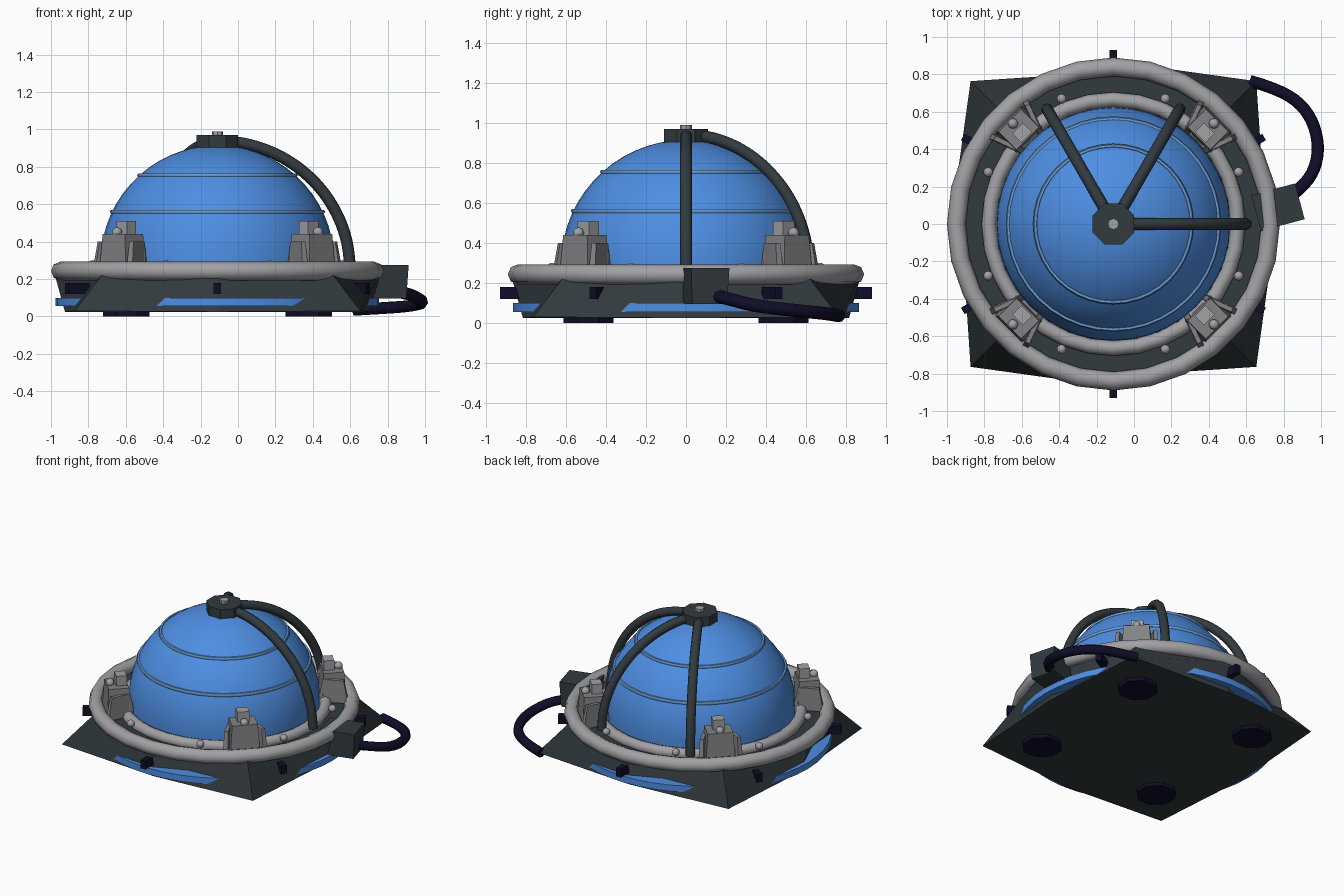
import bpy, bmesh
from math import sin, cos, pi, radians, sqrt
from mathutils import Vector, Matrix

cube = bpy.data.objects.get("Cube")
if cube:
    bpy.data.objects.remove(cube)

CX = -0.11  # axis of the dome


def material(name, rgb):
    m = bpy.data.materials.new(name)
    m.use_nodes = True
    m.diffuse_color = (*rgb, 1)
    m.node_tree.nodes["Principled BSDF"].inputs["Base Color"].default_value = (*rgb, 1)
    return m


blue = material("dome blue", (0.075, 0.27, 0.76))
pale_blue = material("band blue", (0.15, 0.34, 0.66))
charcoal = material("charcoal", (0.032, 0.043, 0.049))
grey = material("metal grey", (0.36, 0.36, 0.38))
mid_grey = material("clamp grey", (0.23, 0.23, 0.24))
ink = material("dark rubber", (0.005, 0.004, 0.021))


def finish(name, mat, bm, smooth=None):
    bmesh.ops.recalc_face_normals(bm, faces=bm.faces)
    mesh = bpy.data.meshes.new(name)
    bm.to_mesh(mesh)
    bm.free()
    mesh.materials.append(mat)
    ob = bpy.data.objects.new(name, mesh)
    bpy.context.collection.objects.link(ob)
    if smooth:
        bpy.ops.object.select_all(action="DESELECT")
        ob.select_set(True)
        bpy.context.view_layer.objects.active = ob
        bpy.ops.object.shade_smooth_by_angle(angle=radians(smooth))
    return ob


def loft(name, mat, rings, smooth=None):
    """Skin a list of equal-length point rings and cap both ends."""
    bm = bmesh.new()
    loops = [[bm.verts.new(p) for p in ring] for ring in rings]
    n = len(loops[0])
    for a, b in zip(loops, loops[1:]):
        for i in range(n):
            j = (i + 1) % n
            bm.faces.new((a[i], a[j], b[j], b[i]))
    bm.faces.new(loops[0][::-1])
    bm.faces.new(loops[-1])
    return finish(name, mat, bm, smooth)


def circle(r, z, n, x=CX, y=0, turn=0):
    return [(x + r * cos(turn + 2 * pi * i / n), y + r * sin(turn + 2 * pi * i / n), z)
            for i in range(n)]


def disc(name, mat, r, z0, z1, n, x=CX, y=0, turn=0, top=None, smooth=None):
    return loft(name, mat, [circle(r, z0, n, x, y, turn),
                            circle(top or r, z1, n, x, y, turn)], smooth)


def torus(name, mat, major, minor, z, n=48, m=8):
    bm = bmesh.new()
    rows = [[bm.verts.new(p) for p in circle(major + minor * cos(2 * pi * k / m),
             z + minor * sin(2 * pi * k / m), n)] for k in range(m)]
    for k in range(m):
        a, b = rows[k], rows[(k + 1) % m]
        for i in range(n):
            j = (i + 1) % n
            bm.faces.new((a[i], a[j], b[j], b[i]))
    return finish(name, mat, bm, 60)


def box(name, mat, size, loc, turn=0, taper=1.0):
    """Box whose top is scaled by taper."""
    bm = bmesh.new()
    bmesh.ops.create_cube(bm, size=1)
    for v in bm.verts:
        s = taper if v.co.z > 0 else 1
        v.co = Vector((v.co.x * size[0] * s, v.co.y * size[1] * s, v.co.z * size[2]))
    bm.transform(Matrix.Translation(loc) @ Matrix.Rotation(turn, 4, "Z"))
    return finish(name, mat, bm)


def ball(name, mat, r, loc):
    bm = bmesh.new()
    bmesh.ops.create_icosphere(bm, subdivisions=2, radius=r)
    bm.transform(Matrix.Translation(loc))
    return finish(name, mat, bm, 60)


def tube(name, mat, points, r):
    curve = bpy.data.curves.new(name, "CURVE")
    curve.dimensions = "3D"
    curve.bevel_depth = r
    curve.bevel_resolution = 2
    curve.use_fill_caps = True
    curve.resolution_u = 4
    spline = curve.splines.new("NURBS")
    spline.points.add(len(points) - 1)
    for p, co in zip(spline.points, points):
        p.co = (*co, 1)
    spline.use_endpoint_u = True
    spline.order_u = 3
    curve.materials.append(mat)
    ob = bpy.data.objects.new(name, curve)
    bpy.context.collection.objects.link(ob)
    return ob


def polar(r, a, z):
    return (CX + r * cos(a), r * sin(a), z)


# Base: square foot with sharp corners rising to a round deck
foot = [polar(1.08 if i % 2 else 0.815, i * pi / 4, 0.03 if i % 2 else 0.025) for i in range(8)]
deck = circle(0.87, 0.225, 8)
loft("base", charcoal, [foot, deck])
disc("base_blue_inlay", blue, 0.865, 0.055, 0.1, 48, smooth=40)

# Deck rings
torus("outer_ring", grey, 0.84, 0.05, 0.243, 28)
torus("inner_ring", grey, 0.665, 0.04, 0.24, 32)

# Dome with two raised bands
R, ZC = 0.625, 0.29
rings = [circle(R, 0.2, 40)]
rings += [circle(R * cos(a), ZC + R * sin(a), 40) for a in [i * pi / 30 for i in range(15)]]
loft("dome", blue, rings, 45)
for label, z in (("lower", 0.56), ("upper", 0.755)):
    torus(label + "_dome_band", pale_blue, sqrt(R * R - (z - ZC) ** 2), 0.012, z, 40, 6)

# Top cap and bolt
disc("top_cap", charcoal, 0.12, 0.89, 0.97, 8, turn=pi / 8)
disc("cap_bolt", grey, 0.03, 0.965, 0.99, 8)

# Three curved struts
for k in range(3):
    a = k * pi / 3
    arc = [polar(0.71 * sin(t), a, 0.25 + 0.69 * cos(t)) for t in [i * pi / 24 for i in range(13)]]
    tube(f"strut_{k + 1}", charcoal, arc, 0.031)

# Deck bolts
for k in range(8):
    ball(f"deck_bolt_{k + 1}", grey, 0.026, polar(0.725, (k + 0.5) * pi / 4, 0.275))

# Four clamps on the diagonals
for k in range(4):
    a = (k + 0.5) * pi / 2
    n = k + 1
    box(f"clamp_body_{n}", mid_grey, (0.16, 0.2, 0.21), polar(0.715, a, 0.335), a, 0.85)
    box(f"clamp_post_{n}", grey, (0.07, 0.08, 0.1), polar(0.69, a, 0.46), a)
    ball(f"clamp_knob_{n}", grey, 0.028, polar(0.76, a, 0.45))
    for side in (-1, 1):
        box(f"clamp_wing_{n}_{'left' if side > 0 else 'right'}", mid_grey, (0.2, 0.035, 0.16),
            polar(0.715, a + side * 0.14, 0.32), a + side * 0.35, 0.7)

# Rubber feet and side pegs
for k in range(4):
    x, y, _ = polar(0.69, (k + 0.5) * pi / 2, 0)
    disc(f"foot_pad_{k + 1}", ink, 0.135, 0.0, 0.05, 8, x, y, pi / 8)
for k in range(6):
    a = (k + 0.5) * pi / 3
    box(f"side_peg_{k + 1}", ink, (0.17, 0.04, 0.06), polar(0.845, a, 0.15), a)

# Connector box and hose
box("connector_box", charcoal, (0.22, 0.18, 0.18), (0.77, 0.09, 0.185), radians(15), 1.1)
hose = [(0.8, 0.12, 0.14), (0.91, 0.2, 0.125), (0.98, 0.32, 0.09), (0.985, 0.47, 0.07),
        (0.92, 0.62, 0.055), (0.78, 0.72, 0.045), (0.62, 0.765, 0.036)]
tube("hose", ink, hose, 0.033)
